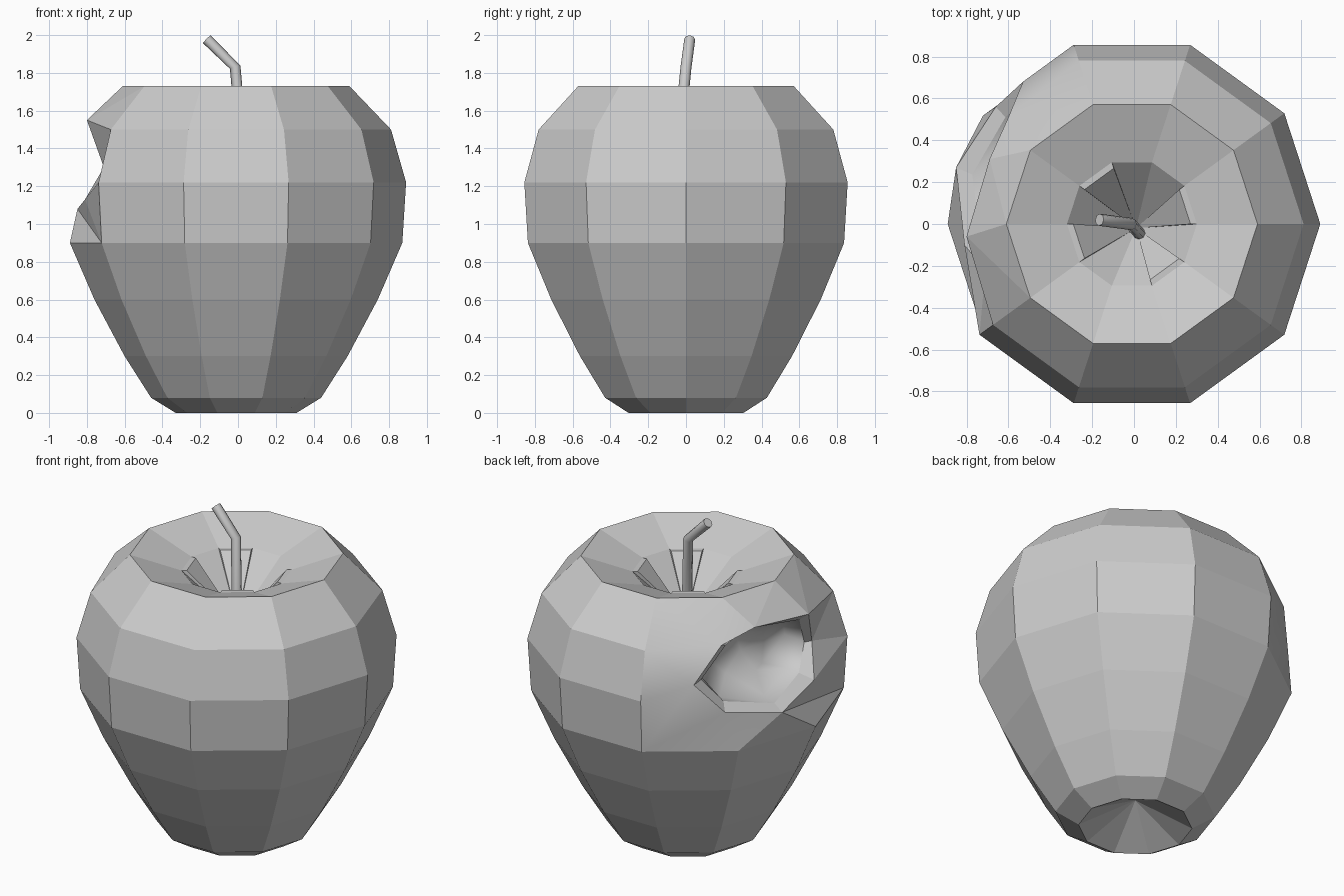
import bpy, bmesh, math, random
from mathutils import Vector

random.seed(4)
if "Cube" in bpy.data.objects:
    bpy.data.objects.remove(bpy.data.objects["Cube"], do_unlink=True)

grey = bpy.data.materials.new("plain grey")
grey.use_nodes = True
colour = (0.6, 0.6, 0.6, 1)
grey.diffuse_color = colour
grey.node_tree.nodes["Principled BSDF"].inputs["Base Color"].default_value = colour

SIDES = 10
CENTRE_X = -0.01


def finish(bm, name):
    bmesh.ops.recalc_face_normals(bm, faces=bm.faces)
    mesh = bpy.data.meshes.new(name)
    bm.to_mesh(mesh)
    bm.free()
    mesh.materials.append(grey)
    obj = bpy.data.objects.new(name, mesh)
    bpy.context.collection.objects.link(obj)
    return obj


def polar(radius, step, z):
    a = math.tau * step / SIDES
    return Vector((CENTRE_X + radius * math.cos(a), radius * math.sin(a), z))


# Ten-sided fruit body, from base to the rim of the stem hollow
profile = [(0.32, 0), (0.45, 0.08), (0.59, 0.3), (0.75, 0.6), (0.88, 0.9),
           (0.90, 1.22), (0.82, 1.5), (0.60, 1.73), (0.31, 1.63)]
bm = bmesh.new()
rings = [[bm.verts.new(polar(r, i, z)) for i in range(SIDES)] for r, z in profile]
bitten = {3, 4, 5}
for row in range(len(rings) - 1):
    for i in range(SIDES):
        if i in bitten and 4 <= row <= 6:
            continue
        j = (i + 1) % SIDES
        bm.faces.new((rings[row][i], rings[row][j], rings[row + 1][j], rings[row + 1][i]))

# Hollows under the base and around the stem, with four narrow ledges
base_apex = bm.verts.new((CENTRE_X, 0, 0.17))
top_apex = bm.verts.new((0.01, -0.02, 1.33))
for i in range(SIDES):
    j = (i + 1) % SIDES
    bm.faces.new((rings[0][j], rings[0][i], base_apex))
    a, b = rings[-1][i], rings[-1][j]
    if i in (0, 3, 5, 8):
        c, d = (bm.verts.new(polar(0.28, k, 1.63)) for k in (i, j))
        bm.faces.new((a, b, d, c))
        bm.faces.new((c, d, top_apex))
        bm.faces.new((a, c, top_apex))
        bm.faces.new((d, b, top_apex))
    else:
        bm.faces.new((a, b, top_apex))

# Bite rim
rim_points = [(-0.53, 0.68, 1.32), (-0.60, 0.51, 1.52), (-0.69, 0.31, 1.58),
              (-0.80, -0.06, 1.55), (-0.71, -0.22, 1.30), (-0.81, -0.10, 1.13),
              (-0.85, 0.27, 1.08), (-0.66, 0.56, 1.14)]
rim = [bm.verts.new(p) for p in rim_points]
middle = sum((v.co for v in rim), Vector()) / len(rim)


def around(v):
    theta = math.atan2(v.co.y, v.co.x) % math.tau
    u = 0.85 * (theta - math.radians(159))
    return math.atan2(v.co.z - 1.33, u) % math.tau


# Skin stitched from the gap in the body to the bite rim
edge = [rings[7][i] for i in range(3, 7)] + [rings[4][i] for i in range(3, 7)]
edge += [rings[row][i] for row in (5, 6) for i in (3, 6)]
edge.sort(key=around)
inner = sorted(rim, key=around)
skin = []
i = j = 0
while i < len(edge) or j < len(inner):
    e, r = edge[i % len(edge)], inner[j % len(inner)]
    next_e = around(edge[i + 1]) if i + 1 < len(edge) else around(edge[0]) + math.tau
    next_r = around(inner[j + 1]) if j + 1 < len(inner) else around(inner[0]) + math.tau
    if j >= len(inner) or (i < len(edge) and next_e < next_r):
        i += 1
        skin.append(bm.faces.new((e, edge[i % len(edge)], r)))
    else:
        j += 1
        skin.append(bm.faces.new((e, inner[j % len(inner)], r)))

# Lip and rough bowl of the bite
inward = Vector((0.93, -0.36, 0))
bowl = []
previous = rim
for scale, depth, rough in ((0.87, 0.05, 0.02), (0.78, 0.14, 0.02), (0.45, 0.22, 0.03)):
    ring = []
    for p in rim:
        shake = Vector([random.uniform(-rough, rough) for _ in range(3)])
        ring.append(bm.verts.new(middle + (p.co - middle) * scale + inward * depth + shake))
    for k in range(len(ring)):
        n = (k + 1) % len(ring)
        face = bm.faces.new((previous[k], previous[n], ring[n], ring[k]))
        if previous is not rim:
            bowl.append(face)
    previous = ring
floor = bm.verts.new(middle + inward * 0.24)
for k in range(len(previous)):
    bowl.append(bm.faces.new((previous[k], previous[(k + 1) % len(previous)], floor)))
for face in bowl:
    face.smooth = True
for face in skin:
    face.smooth = face.calc_center_median().y > 0.3
finish(bm, "fruit_body")

# Bent stem
path = [Vector(p) for p in ((0.03, -0.05, 1.33), (-0.015, 0.0, 1.83), (-0.165, 0.02, 1.978))]
bm = bmesh.new()
stem_rings = []
for k, p in enumerate(path):
    along = (path[min(k + 1, 2)] - path[max(k - 1, 0)]).normalized()
    side = along.cross(Vector((0, 1, 0))).normalized()
    front = along.cross(side)
    stem_rings.append([bm.verts.new(p + 0.029 * (side * math.cos(t) + front * math.sin(t)))
                       for t in (math.tau * s / 8 for s in range(8))])
for low, high in zip(stem_rings, stem_rings[1:]):
    for s in range(8):
        n = (s + 1) % 8
        bm.faces.new((low[s], low[n], high[n], high[s])).smooth = True
bm.faces.new(stem_rings[0])
bm.faces.new(stem_rings[-1])
stem = finish(bm, "stem")
bpy.ops.object.select_all(action="DESELECT")
stem.select_set(True)
bpy.context.view_layer.objects.active = stem
bpy.ops.object.shade_smooth_by_angle(angle=math.radians(50))
